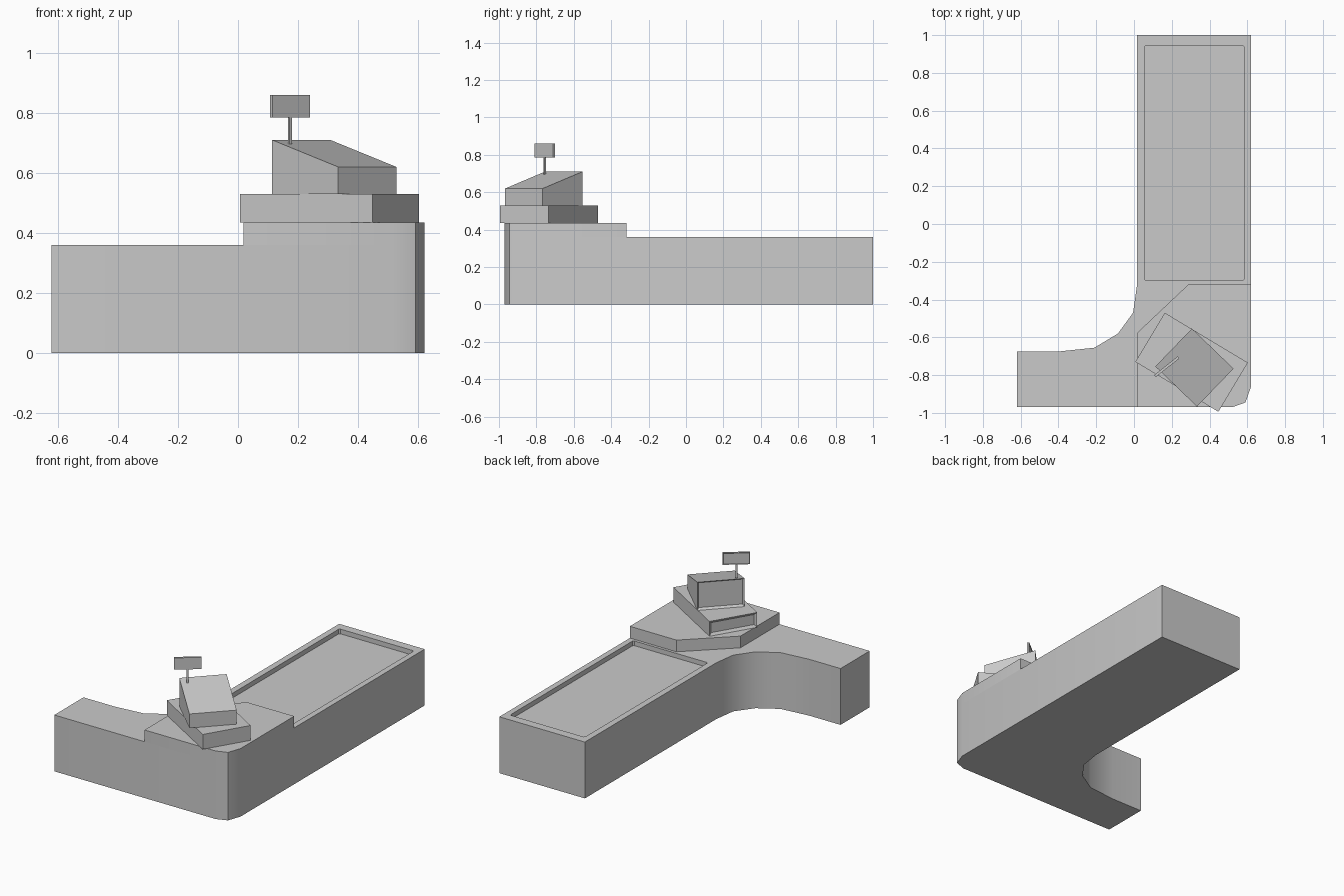
import bpy, bmesh, math
from mathutils import Matrix, Vector

old = bpy.data.objects.get("Cube")
if old:
    bpy.data.objects.remove(old, do_unlink=True)

grey = bpy.data.materials.new("plain grey")
grey.use_nodes = True
colour = (0.59, 0.59, 0.59, 1)
grey.diffuse_color = colour
grey.node_tree.nodes["Principled BSDF"].inputs["Base Color"].default_value = colour


def finish(name, bm):
    bmesh.ops.recalc_face_normals(bm, faces=bm.faces)
    mesh = bpy.data.meshes.new(name)
    bm.to_mesh(mesh)
    bm.free()
    mesh.materials.append(grey)
    obj = bpy.data.objects.new(name, mesh)
    bpy.context.collection.objects.link(obj)
    return obj


def prism(name, outline, low, high):
    """Extrude a plan outline between two heights."""
    bm = bmesh.new()
    base = bm.faces.new([bm.verts.new((x, y, low)) for x, y in outline])
    top = bmesh.ops.extrude_face_region(bm, geom=[base])
    verts = [v for v in top["geom"] if isinstance(v, bmesh.types.BMVert)]
    bmesh.ops.translate(bm, verts=verts, vec=(0, 0, high - low))
    return finish(name, bm)


def turned_box(name, size, base, degrees, drop=0, panel=None, border=0, depth=0):
    """Box on a base point; drop lowers its +x top edge, panel is the inset side."""
    bm = bmesh.new()
    bmesh.ops.create_cube(bm, size=1)
    for v in bm.verts:
        v.co = Vector((v.co.x * size[0], v.co.y * size[1], (v.co.z + 0.5) * size[2]))
        if v.co.x > 0 and v.co.z > 0:
            v.co.z -= drop
    bm.normal_update()
    if panel:
        faces = [f for f in bm.faces if f.normal.dot(Vector(panel)) > 0.95]
        bmesh.ops.inset_region(bm, faces=faces, thickness=border)
        bmesh.ops.translate(bm, verts=faces[0].verts[:], vec=-depth * Vector(panel))
    obj = finish(name, bm)
    obj.matrix_world = Matrix.Translation(base) @ Matrix.Rotation(math.radians(degrees), 4, "Z")
    return obj


def smooth(obj):
    bpy.ops.object.select_all(action="DESELECT")
    obj.select_set(True)
    bpy.context.view_layer.objects.active = obj
    bpy.ops.object.shade_smooth_by_angle(angle=math.radians(40))


# L-shaped counter with a rounded outer corner and a curved inner corner
corner = [(0.52, -0.97), (0.59, -0.945), (0.62, -0.86)]
inner = [(0.015, -0.33), (-0.005, -0.47), (-0.085, -0.58), (-0.21, -0.655), (-0.4, -0.675)]
counter = prism("counter", [(-0.62, -0.97)] + corner + [(0.62, 1), (0.015, 1)]
                + inner + [(-0.62, -0.675)], 0, 0.36)

# Recessed belt bed, cut with small chamfered corners
x0, x1, y0, y1, c = 0.055, 0.583, -0.3, 0.945, 0.008
cutter = prism("belt_cutter", [(x0 + c, y0), (x1 - c, y0), (x1, y0 + c), (x1, y1 - c),
                               (x1 - c, y1), (x0 + c, y1), (x0, y1 - c), (x0, y0 + c)], 0.33, 0.5)
cutter.hide_render = True
cut = counter.modifiers.new("belt_recess", "BOOLEAN")
cut.operation = "DIFFERENCE"
cut.solver = "EXACT"
cut.object = cutter
bpy.context.view_layer.update()
evaluated = counter.evaluated_get(bpy.context.evaluated_depsgraph_get())
counter.data = bpy.data.meshes.new_from_object(evaluated)
counter.modifiers.clear()
bpy.data.objects.remove(cutter, do_unlink=True)
smooth(counter)

# Raised platform over the corner
platform = prism("platform", [(0.018, -0.97)] + corner
                 + [(0.62, -0.318), (0.29, -0.318), (0.018, -0.575)], 0.36, 0.435)
smooth(platform)

# Cash drawer and sloping register, with panels facing the cashier
turned_box("cash_drawer", (0.513, 0.303, 0.095), (0.305, -0.732, 0.435), -31,
           panel=(-1, 0, 0), border=0.022, depth=0.012)
turned_box("register", (0.306, 0.279, 0.18), (0.32, -0.76, 0.53), -44,
           drop=0.09, panel=(-1, 0, 0), border=0.015, depth=0.015)

# Customer display on a thin post
turned_box("display_post", (0.012, 0.008, 0.1), (0.173, -0.756, 0.69), 38.5)
turned_box("display", (0.16, 0.014, 0.075), (0.173, -0.756, 0.785), 38.5,
           panel=(0, 1, 0), border=0.006, depth=0.004)
